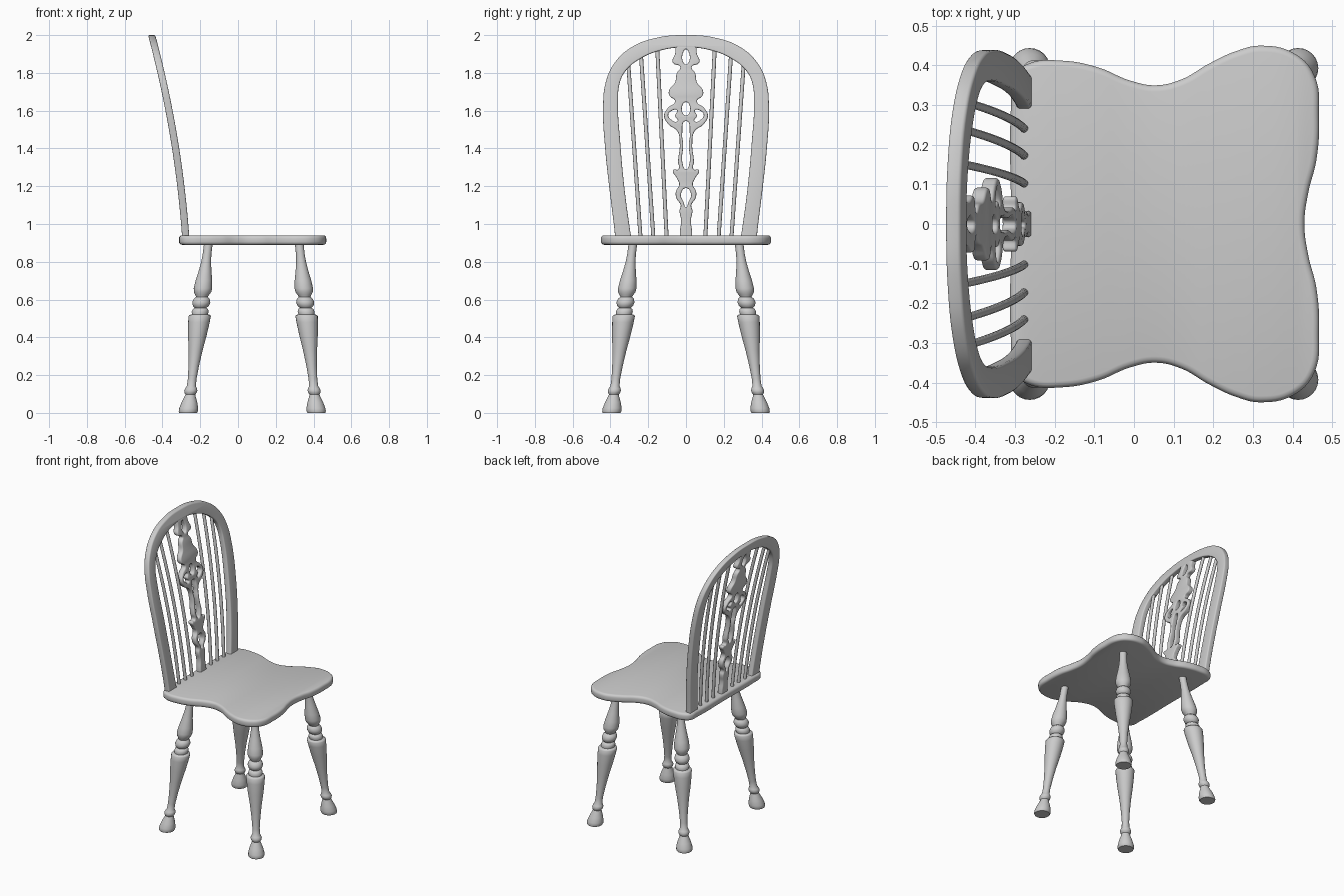
import bpy, bmesh, math
from mathutils import Vector

if "Cube" in bpy.data.objects:
    bpy.data.objects.remove(bpy.data.objects["Cube"])


def finish(name, bm, angle=40):
    bmesh.ops.remove_doubles(bm, verts=bm.verts, dist=0.0003)
    bmesh.ops.recalc_face_normals(bm, faces=bm.faces)
    me = bpy.data.meshes.new(name)
    bm.to_mesh(me)
    bm.free()
    ob = bpy.data.objects.new(name, me)
    bpy.context.collection.objects.link(ob)
    bpy.ops.object.select_all(action='DESELECT')
    ob.select_set(True)
    bpy.context.view_layer.objects.active = ob
    bpy.ops.object.shade_smooth_by_angle(angle=math.radians(angle))
    return ob


def panel(name, outlines, half, bevel, place, corner=lambda p: False):
    """Filled, rounded-edge cut-out from smooth outlines, moved by place(co)."""
    cu = bpy.data.curves.new(name + "_outline", 'CURVE')
    cu.dimensions, cu.fill_mode = '2D', 'BOTH'
    cu.extrude, cu.bevel_depth, cu.offset = half - bevel, bevel, -bevel
    cu.bevel_resolution, cu.resolution_u = 2, 7
    for pts in outlines:
        sp = cu.splines.new('BEZIER')
        sp.bezier_points.add(len(pts) - 1)
        sp.use_cyclic_u = True
        for bp, p in zip(sp.bezier_points, pts):
            bp.co = (p[0], p[1], 0)
            bp.handle_left_type = bp.handle_right_type = 'VECTOR' if corner(p) else 'AUTO'
    tmp = bpy.data.objects.new(name + "_outline", cu)
    bpy.context.collection.objects.link(tmp)
    bpy.context.view_layer.update()
    me = bpy.data.meshes.new_from_object(tmp.evaluated_get(bpy.context.evaluated_depsgraph_get()))
    bm = bmesh.new()
    bm.from_mesh(me)
    for v in bm.verts:
        v.co = place(v.co.copy())
    bpy.data.objects.remove(tmp)
    bpy.data.curves.remove(cu)
    bpy.data.meshes.remove(me)
    return finish(name, bm)


def tube(name, rings, sides):
    """Skin horizontal circles given as (centre, radius), capped at both ends."""
    bm = bmesh.new()
    loops = []
    for c, r in rings:
        loops.append([bm.verts.new((c[0] + r * math.cos(a), c[1] + r * math.sin(a), c[2]))
                      for a in (2 * math.pi * i / sides for i in range(sides))])
    for lo, hi in zip(loops, loops[1:]):
        for i in range(sides):
            j = (i + 1) % sides
            bm.faces.new((lo[i], lo[j], hi[j], hi[i]))
    bm.faces.new(loops[0][::-1])
    bm.faces.new(loops[-1])
    return finish(name, bm, 50)


def lean(z):
    """Backward sweep of the chair back at height z."""
    t = (z - 0.93) / 1.07
    return -0.277 - 0.075 * t - 0.105 * t * t


def on_back(co):
    return Vector((lean(co.y) + co.z, co.x, co.y))


def mirrored(half):
    """Add the reflected half; points on the centre line are not repeated."""
    return half + [(-x, y) for x, y in reversed(half) if x != 0]


# Seat with wavy sides
seat_half = [(0.31, 0.43), (0.0, 0.43)]
side = [(0.0, 0.43), (0.08, 0.44), (0.16, 0.46), (0.27, 0.467), (0.375, 0.455), (0.43, 0.405),
        (0.45, 0.32), (0.437, 0.26), (0.405, 0.19), (0.365, 0.12), (0.35, 0.055), (0.362, -0.01),
        (0.395, -0.09), (0.412, -0.18), (0.405, -0.265), (0.375, -0.303), (0.31, -0.31), (0.0, -0.31)]
panel("seat", [side + [(-y, x) for y, x in reversed(side[1:-1])]], 0.025, 0.016,
      lambda co: Vector((co.y, co.x, co.z + 0.915)))

# Bent hoop of the back
outer = [(0.372, 0.90), (0.38, 0.98), (0.407, 1.2), (0.428, 1.4), (0.439, 1.62), (0.425, 1.75),
         (0.38, 1.85), (0.29, 1.935), (0.15, 1.987), (0, 2.0)]
inner = [(0.285, 0.90), (0.298, 0.98), (0.327, 1.2), (0.348, 1.43), (0.36, 1.65), (0.35, 1.75),
         (0.32, 1.81), (0.25, 1.87), (0.13, 1.92), (0, 1.935)]
panel("back_hoop", [mirrored(outer) + mirrored(inner)[::-1]], 0.019, 0.008, on_back,
      lambda p: p[1] < 0.93)

# Pierced centre splat
splat = [(0.033, 0.91), (0.032, 0.96), (0.026, 1.02), (0.034, 1.07), (0.028, 1.10), (0.05, 1.135),
         (0.054, 1.17), (0.036, 1.21), (0.05, 1.245), (0.068, 1.285), (0.04, 1.29), (0.042, 1.33),
         (0.033, 1.42), (0.045, 1.49), (0.095, 1.53), (0.116, 1.575), (0.095, 1.615), (0.058, 1.65),
         (0.088, 1.68), (0.09, 1.705), (0.058, 1.75), (0.048, 1.80), (0.03, 1.83), (0.07, 1.855),
         (0.058, 1.90), (0.045, 1.95)]
lobe = [(0.045, 1.545), (0.082, 1.555), (0.094, 1.578), (0.078, 1.598), (0.048, 1.602), (0.058, 1.572)]
holes = [mirrored([(0, 1.09), (0.012, 1.115), (0.027, 1.155), (0, 1.19)]),
         mirrored([(0, 1.29), (0.018, 1.32), (0.015, 1.42), (0.02, 1.48), (0, 1.545)]),
         mirrored([(0, 1.575), (0.022, 1.61), (0, 1.645)]),
         mirrored([(0, 1.845), (0.016, 1.86), (0.014, 1.91), (0, 1.925)]),
         lobe, [(-x, y) for x, y in reversed(lobe)]]
panel("back_splat", [mirrored(splat)] + holes, 0.018, 0.007, on_back, lambda p: p[1] < 0.93)

# Three bent spindles on each side of the splat
for s, label in ((1, "left"), (-1, "right")):
    for n, (y0, y1, z1) in enumerate([(0.102, 0.152, 1.925), (0.172, 0.238, 1.89), (0.24, 0.305, 1.84)]):
        rings = []
        for i in range(13):
            t = i / 12
            z = 0.92 + (z1 - 0.92) * t
            rings.append(((lean(z), s * (y0 + (y1 - y0) * t), z), 0.0105))
        tube(f"back_spindle_{label}_{n + 1}", rings, 12)

# Turned, splayed legs: (radius, height) profile
turning = [(0.047, 0.0), (0.051, 0.008), (0.05, 0.025), (0.042, 0.055), (0.03, 0.085), (0.026, 0.098),
           (0.032, 0.106), (0.035, 0.118), (0.031, 0.13), (0.024, 0.142), (0.023, 0.18), (0.028, 0.25),
           (0.037, 0.33), (0.049, 0.41), (0.057, 0.48), (0.059, 0.512), (0.055, 0.518), (0.042, 0.522),
           (0.045, 0.535), (0.04, 0.55), (0.031, 0.556), (0.042, 0.566), (0.048, 0.585), (0.042, 0.604),
           (0.031, 0.614), (0.036, 0.624), (0.046, 0.64), (0.049, 0.66), (0.044, 0.7), (0.034, 0.75),
           (0.026, 0.8), (0.023, 0.84), (0.023, 0.905)]
for name, foot, top in (("front_leg", 0.415, 0.325), ("back_leg", -0.264, -0.158)):
    for s, label in ((1, "left"), (-1, "right")):
        rings = []
        for r, z in turning:
            t = z / 0.89
            rings.append(((foot + (top - foot) * t, s * (0.394 - 0.112 * t), z), r))
        tube(f"{name}_{label}", rings, 24)
